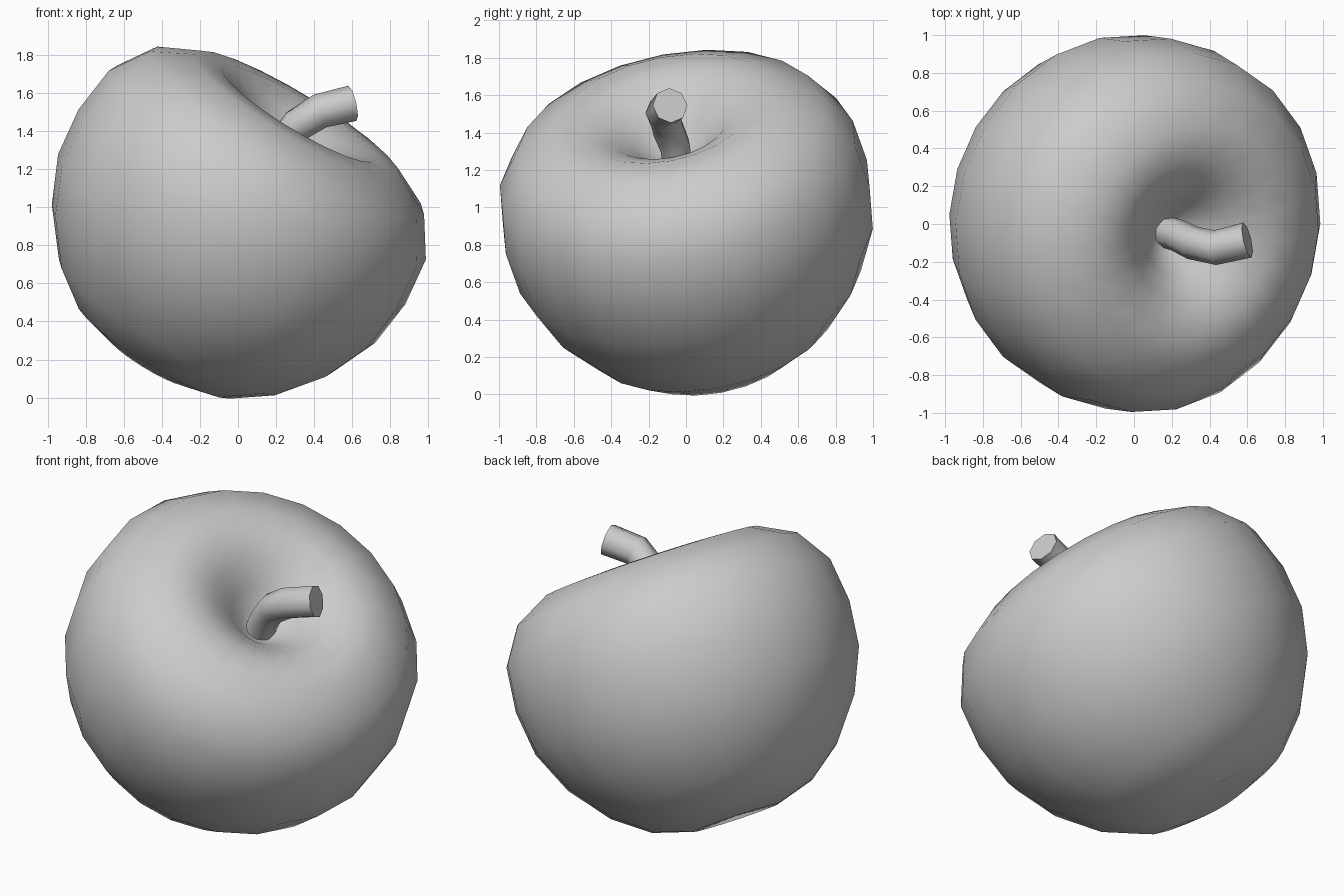
import bpy
import bmesh
from math import pi
from mathutils import Vector

cube = bpy.data.objects.get("Cube")
if cube:
    bpy.data.objects.remove(cube, do_unlink=True)

grey = bpy.data.materials.new("plain_grey")
grey.use_nodes = True
colour = (0.6, 0.6, 0.6, 1)
grey.diffuse_color = colour
grey.node_tree.nodes["Principled BSDF"].inputs["Base Color"].default_value = colour

AXIS = Vector((0.51, -0.18, 0.84)).normalized()
CENTRE = Vector((-0.03, 0.02, 0.918))


def finish(bm, name):
    bmesh.ops.recalc_face_normals(bm, faces=bm.faces)
    mesh = bpy.data.meshes.new(name)
    bm.to_mesh(mesh)
    bm.free()
    mesh.materials.append(grey)
    obj = bpy.data.objects.new(name, mesh)
    bpy.context.collection.objects.link(obj)
    bpy.ops.object.select_all(action="DESELECT")
    obj.select_set(True)
    bpy.context.view_layer.objects.active = obj
    bpy.ops.object.shade_smooth_by_angle(angle=pi / 3)
    return obj


# Fruit body: radius and height profile, spun round a tilted axis
profile = [(0, -0.84), (0.25, -0.86), (0.48, -0.79), (0.68, -0.64), (0.86, -0.41),
           (0.97, -0.16), (1.0, 0.1), (0.97, 0.36), (0.84, 0.56), (0.63, 0.67),
           (0.47, 0.68), (0.32, 0.61), (0.2, 0.51), (0.1, 0.41), (0, 0.36)]
bm = bmesh.new()
verts = [bm.verts.new((r, 0, h)) for r, h in profile]
edges = [bm.edges.new(pair) for pair in zip(verts, verts[1:])]
bmesh.ops.spin(bm, geom=verts + edges, cent=(0, 0, 0), axis=(0, 0, 1),
               angle=2 * pi, steps=22, use_duplicate=False)
bmesh.ops.remove_doubles(bm, verts=bm.verts, dist=0.001)
tilt = Vector((0, 0, 1)).rotation_difference(AXIS).to_matrix()
for v in bm.verts:
    v.co = tilt @ v.co + CENTRE
finish(bm, "fruit_body")

# Stem: octagonal rings swept along a bent path, capped at both ends
path = [Vector(p) for p in ((0.13, -0.03, 1.14), (0.23, -0.06, 1.33), (0.31, -0.1, 1.43),
                            (0.43, -0.125, 1.505), (0.6, -0.085, 1.545))]
bm = bmesh.new()
rings = []
for i, point in enumerate(path):
    along = path[min(i + 1, len(path) - 1)] - path[max(i - 1, 0)]
    turn = along.to_track_quat("Z", "Y").to_matrix().to_4x4()
    turn.translation = point
    radius = 0.083 + 0.003 * i
    rings.append(bmesh.ops.create_circle(bm, segments=8, radius=radius, matrix=turn)["verts"])
for a, b in zip(rings, rings[1:]):
    for k in range(8):
        n = (k + 1) % 8
        bm.faces.new((a[k], a[n], b[n], b[k]))
bm.faces.new(rings[0])
bm.faces.new(rings[-1])
finish(bm, "stem")
